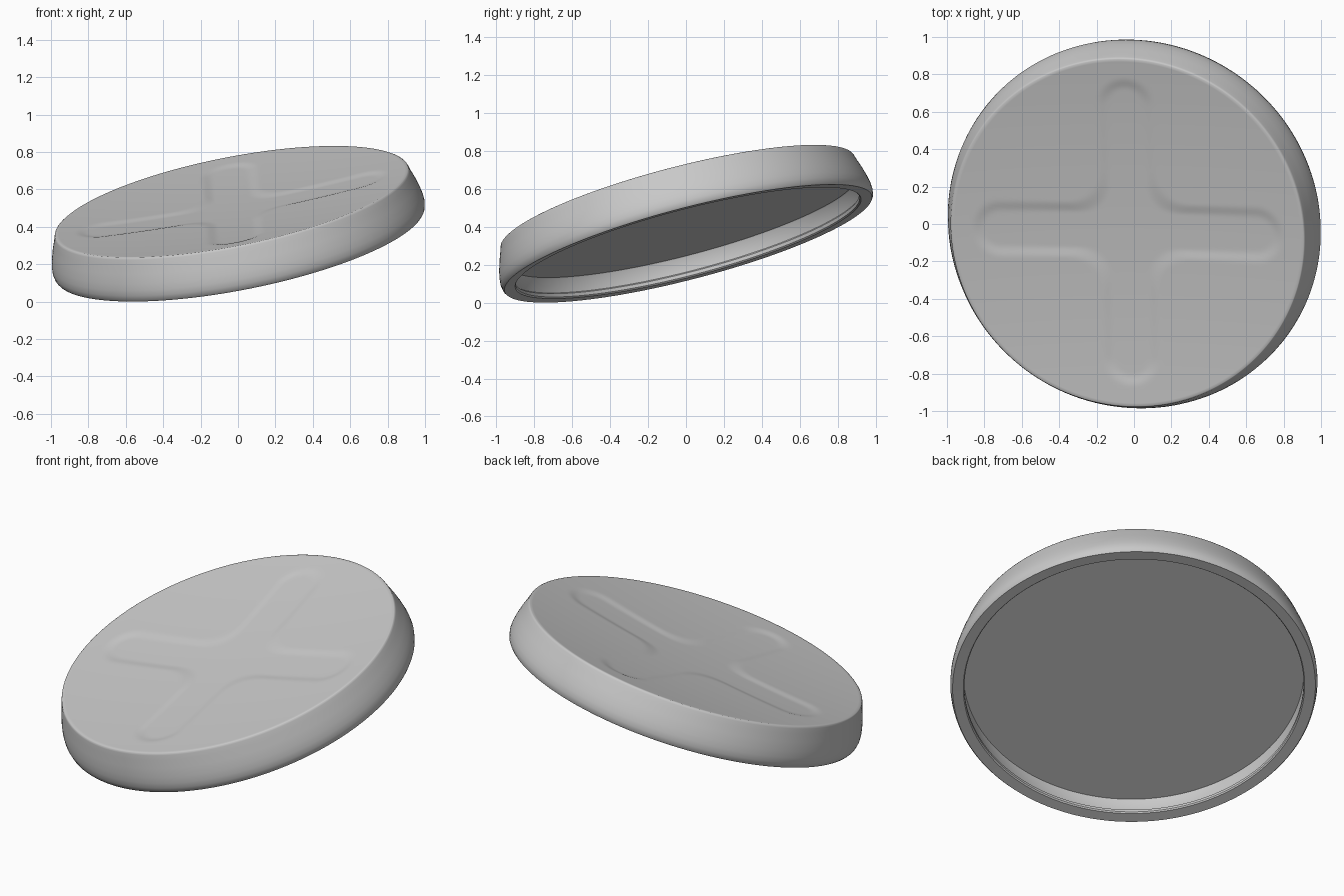
import bpy, bmesh, math
from mathutils import Vector, Matrix

cube = bpy.data.objects.get("Cube")
if cube:
    bpy.data.objects.remove(cube, do_unlink=True)

SEGMENTS = 256
TOP_RINGS = 64
TOP_RADIUS, TOP_HEIGHT, DISH_DEPTH = 0.957, 0.234, 0.042
ARM_LENGTH, ARM_HALF_WIDTH, FILLET = 0.82, 0.125, 0.2
GROOVE_DEPTH, GROOVE_SLOPE = 0.008, 0.065

grey = bpy.data.materials.new("plain_grey")
grey.use_nodes = True
grey.diffuse_color = (0.58, 0.58, 0.58, 1)
grey.node_tree.nodes["Principled BSDF"].inputs["Base Color"].default_value = (0.58, 0.58, 0.58, 1)


def capsule(along, across):
    """Signed distance to one straight round-ended arm."""
    beyond = max(abs(along) - (ARM_LENGTH - ARM_HALF_WIDTH), 0)
    return math.hypot(beyond, across) - ARM_HALF_WIDTH


def top_height(x, y):
    """Shallow dished top with a soft cross pressed into it."""
    a, b = capsule(x, y), capsule(y, x)
    blend = max(FILLET - abs(a - b), 0) / FILLET
    d = min(a, b) - blend * blend * FILLET / 4
    t = min(max(0.5 - d / GROOVE_SLOPE, 0), 1)
    dish = DISH_DEPTH * (1 - (x * x + y * y) / TOP_RADIUS ** 2)
    return TOP_HEIGHT - dish - GROOVE_DEPTH * t * t * (3 - 2 * t)


# Lid wall section, radius and height, from the inner floor round to the top edge
section = [(0.94, 0.119), (0.944, 0.113), (0.944, 0.035), (0.936, 0.028), (0.936, 0.01),
           (0.942, 0.003), (1.001, 0), (1.008, 0.01), (1.013, 0.035), (1.011, 0.065),
           (1.004, 0.1), (0.99, 0.15), (0.974, 0.195), (0.966, 0.222), (0.962, 0.231)]

bm = bmesh.new()


def ring(radius, height=None):
    verts = []
    for i in range(SEGMENTS):
        angle = 2 * math.pi * i / SEGMENTS
        x, y = radius * math.cos(angle), radius * math.sin(angle)
        verts.append(bm.verts.new((x, y, top_height(x, y) if height is None else height)))
    return verts


rings = [ring(r, h) for r, h in section]
rings += [ring(TOP_RADIUS * k / TOP_RINGS) for k in range(TOP_RINGS, 0, -1)]
for lower, upper in zip(rings, rings[1:]):
    for i in range(SEGMENTS):
        j = (i + 1) % SEGMENTS
        bm.faces.new((lower[i], lower[j], upper[j], upper[i]))

# Close the inner floor and the middle of the top
bm.faces.new(list(reversed(rings[0])))
bm.faces.new(rings[-1])
bmesh.ops.recalc_face_normals(bm, faces=bm.faces)

mesh = bpy.data.meshes.new("lid")
bm.to_mesh(mesh)
bm.free()
mesh.materials.append(grey)
lid = bpy.data.objects.new("lid", mesh)
bpy.context.collection.objects.link(lid)

# Lean the lid towards the front right corner
axis = Vector((-0.188, -0.248, 0.95)).normalized()
tilt = Vector((0, 0, 1)).rotation_difference(axis).to_matrix().to_4x4()
mesh.transform(Matrix.Translation((0.01, 0.012, 0.312)) @ tilt)

bpy.context.view_layer.objects.active = lid
lid.select_set(True)
bpy.ops.object.shade_smooth_by_angle(angle=math.radians(38))
